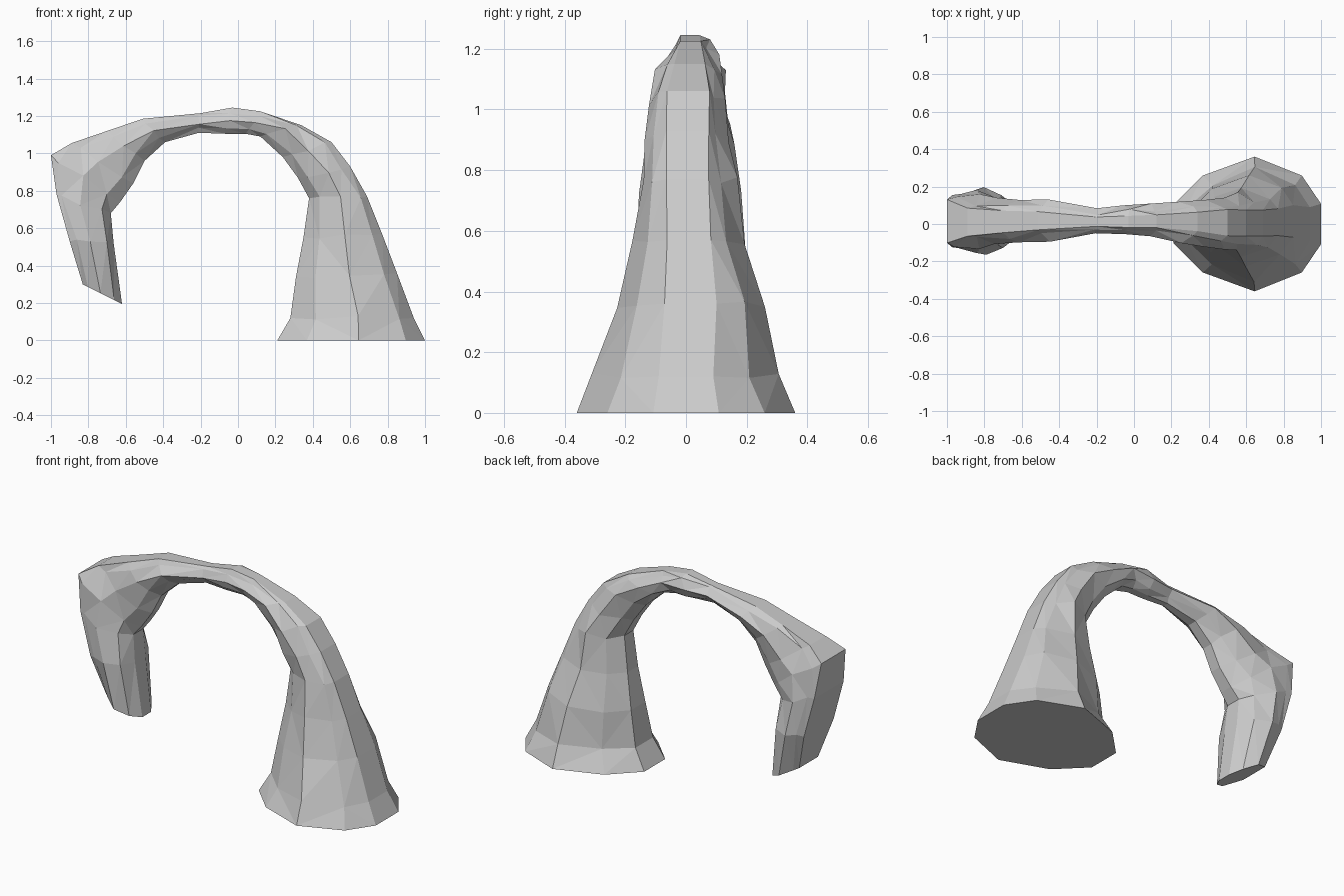
import bpy
import bmesh
import random
from mathutils import Vector

random.seed(4)
cube = bpy.data.objects.get("Cube")
if cube:
    bpy.data.objects.remove(cube, do_unlink=True)

stone = bpy.data.materials.new("grey stone")
stone.use_nodes = True
GREY = (0.6, 0.6, 0.6, 1)
stone.diffuse_color = GREY
stone.node_tree.nodes["Principled BSDF"].inputs["Base Color"].default_value = GREY

# Sections along the arch: outer x, z, inner x, z, front y, back y, outer flatness
SECTIONS = [
    (1.0, 0, .21, 0, -.36, .36, .3),
    (.94, .12, .28, .12, -.30, .30, .3),
    (.85, .36, .31, .34, -.23, .26, .35),
    (.77, .57, .35, .55, -.17, .19, .4),
    (.69, .77, .38, .76, -.15, .16, .45),
    (.60, .93, .32, .87, -.135, .145, .5),
    (.50, 1.06, .24, .98, -.12, .135, .55),
    (.34, 1.15, .12, 1.09, -.10, .125, .45),
    (.12, 1.225, .04, 1.105, -.07, .10, .4),
    (-.03, 1.245, -.07, 1.105, -.065, .09, .4),
    (-.20, 1.215, -.21, 1.11, -.05, .075, .4),
    (-.51, 1.185, -.39, 1.06, -.09, .125, .45),
    (-.70, 1.12, -.50, .96, -.105, .13, .5),
    (-.89, 1.055, -.56, .84, -.115, .135, .6),
    (-1.0, .99, -.63, .74, -.13, .16, .8),
    (-.97, .78, -.68, .68, -.15, .18, .85),
    (-.90, .53, -.665, .52, -.17, .195, .78),
    (-.83, .30, -.62, .195, -.14, .16, .6),
]


def ring(section, rough):
    """One ten-sided cross-section, running from outer to inner edge and back."""
    ox, oz, ix, iz, front, back, flat = section
    outer, inner = Vector((ox, 0, oz)), Vector((ix, 0, iz))
    side = [(0, flat), (.13, max(.72, flat + .08)), (.45, 1), (.8, .72), (1, .28)]
    outline = [(t, w) for t, w in side] + [(t, -w) for t, w in reversed(side)]
    mid, half = (front + back) / 2, (back - front) / 2
    points = []
    for t, w in outline:
        p = outer.lerp(inner, t)
        p.y = mid + half * w
        if 0 < t < 1:
            p += Vector([random.uniform(-rough, rough) for _ in range(3)])
        points.append(p)
    return points


# Loft the rough stone arch
bm = bmesh.new()
last = len(SECTIONS) - 1
rings = [[bm.verts.new(p) for p in ring(s, 0 if i in (0, last) else .012)]
         for i, s in enumerate(SECTIONS)]
for a, b in zip(rings, rings[1:]):
    for i in range(len(a)):
        j = (i + 1) % len(a)
        bm.faces.new((a[i], a[j], b[j], b[i]))

# Flat underside of the foot and the broken end of the hanging leg
bm.faces.new(rings[0])
bm.faces.new(rings[-1])
bmesh.ops.recalc_face_normals(bm, faces=bm.faces)
sides = [f for f in bm.faces if len(f.verts) == 4]
bmesh.ops.triangulate(bm, faces=sides, quad_method='SHORT_EDGE')

mesh = bpy.data.meshes.new("stone_arch")
bm.to_mesh(mesh)
bm.free()
mesh.materials.append(stone)
arch = bpy.data.objects.new("stone_arch", mesh)
bpy.context.collection.objects.link(arch)
